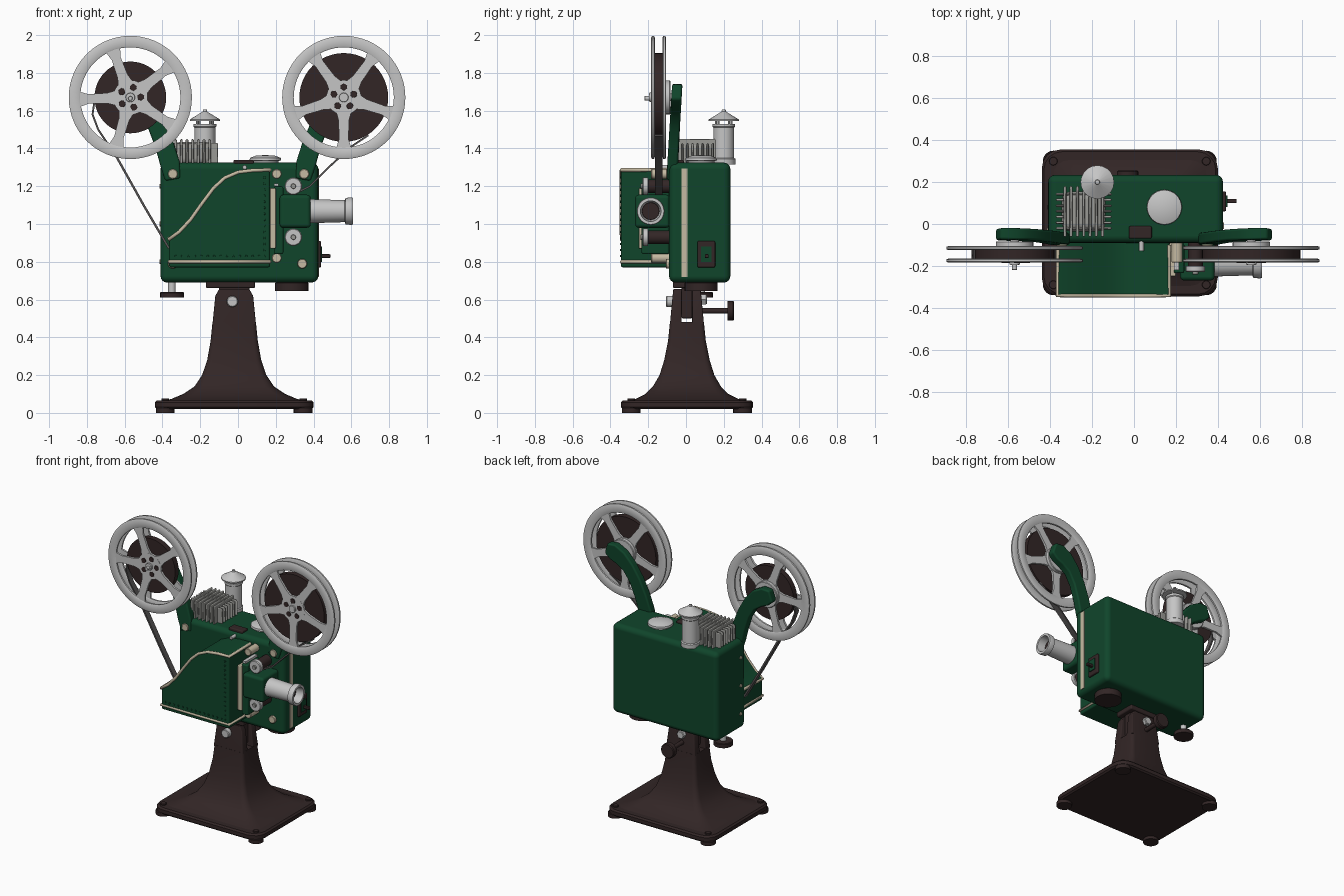
import bpy, bmesh, math
from mathutils import Matrix, Vector

cube = bpy.data.objects.get("Cube")
if cube:
    bpy.data.objects.remove(cube)


def material(name, r, g, b):
    m = bpy.data.materials.new(name)
    m.use_nodes = True
    m.diffuse_color = (r, g, b, 1)
    node = m.node_tree.nodes["Principled BSDF"]
    node.inputs["Base Color"].default_value = (r, g, b, 1)
    node.inputs["Roughness"].default_value = 0.6
    return m


GREEN = material("dark green enamel", 0.005, 0.06, 0.024)
BROWN = material("dark brown iron", 0.032, 0.019, 0.019)
SILVER = material("silver metal", 0.56, 0.56, 0.56)
GREY = material("cast grey", 0.32, 0.32, 0.30)
CREAM = material("cream trim", 0.56, 0.49, 0.36)
FILM = material("film strip grey", 0.09, 0.085, 0.085)


def finish(name, bm, mat, bevel=0, seg=3):
    bmesh.ops.recalc_face_normals(bm, faces=bm.faces[:])
    mesh = bpy.data.meshes.new(name)
    bm.to_mesh(mesh)
    bm.free()
    mesh.materials.append(mat)
    ob = bpy.data.objects.new(name, mesh)
    bpy.context.collection.objects.link(ob)
    mesh.shade_smooth()
    if bevel:
        mod = ob.modifiers.new("Bevel", "BEVEL")
        mod.width, mod.segments, mod.harden_normals = bevel, seg, True
        mod.limit_method, mod.angle_limit = "ANGLE", math.radians(40)
    else:
        mesh.set_sharp_from_angle(angle=math.radians(35))
    return ob


def box(name, mat, x, y, z, bevel=0, seg=3):
    """Box from (low, high) ranges."""
    bm = bmesh.new()
    bmesh.ops.create_cube(bm, size=1)
    for v in bm.verts:
        v.co = [(a + b) / 2 + c * (b - a) for (a, b), c in zip((x, y, z), v.co)]
    return finish(name, bm, mat, bevel, seg)


def lathe(name, mat, profile, centre, axis="Z", n=32):
    """Turn (radius, height) points around an axis through centre."""
    bm = bmesh.new()
    vs = [bm.verts.new((r, 0, h)) for r, h in profile]
    es = [bm.edges.new(p) for p in zip(vs, vs[1:])]
    bmesh.ops.spin(bm, geom=vs + es, axis=(0, 0, 1), cent=(0, 0, 0),
                   angle=math.tau, steps=n)
    bmesh.ops.remove_doubles(bm, verts=bm.verts[:], dist=1e-5)
    turn = {"Z": Matrix(), "X": Matrix.Rotation(math.pi / 2, 4, "Y"),
            "Y": Matrix.Rotation(-math.pi / 2, 4, "X")}[axis]
    bmesh.ops.transform(bm, matrix=Matrix.Translation(centre) @ turn, verts=bm.verts[:])
    return finish(name, bm, mat)


def disc(name, mat, r, h, centre, axis="Z", n=24):
    c = min(r, abs(h)) * 0.15
    return lathe(name, mat, [(0, 0), (r, 0), (r, h - math.copysign(c, h)),
                             (r - c, h), (0, h)], centre, axis, n)


def prism(name, mat, outline, y0, y1, bevel=0, lean=0):
    """Extrude an (x, z) outline along y; lean pushes the upper part back."""
    bm = bmesh.new()
    f = bm.faces.new([bm.verts.new((x, y0, z)) for x, z in outline])
    new = bmesh.ops.extrude_face_region(bm, geom=[f])["geom"]
    bmesh.ops.translate(bm, vec=(0, y1 - y0, 0),
                        verts=[v for v in new if isinstance(v, bmesh.types.BMVert)])
    for v in bm.verts:
        v.co.y += max(0, v.co.z - 1.3) * lean
    return finish(name, bm, mat, bevel)


def strip(name, mat, path, y0, y1, **kw):
    """Prism around a path of (x, z, half width)."""
    left, right = [], []
    for i, (x, z, w) in enumerate(path):
        a, b = path[max(i - 1, 0)], path[min(i + 1, len(path) - 1)]
        side = Vector((a[1] - b[1], b[0] - a[0])).normalized() * w
        left.append((x + side.x, z + side.y))
        right.append((x - side.x, z - side.y))
    return prism(name, mat, left + right[::-1], y0, y1, **kw)


def loft(name, mat, rings, cx, corner=0.25):
    """Rounded rectangles (z, half x, y centre, half y) joined upward."""
    bm, loops = bmesh.new(), []
    for z, hx, cy, hy in rings:
        r, loop = min(hx, hy) * corner, []
        for q, (sx, sy) in enumerate([(1, 1), (-1, 1), (-1, -1), (1, -1)]):
            for k in range(5):
                a = (q + k / 4) * math.pi / 2
                loop.append(bm.verts.new((cx + sx * (hx - r) + r * math.cos(a),
                                          cy + sy * (hy - r) + r * math.sin(a), z)))
        loops.append(loop)
    for lo, hi in zip(loops, loops[1:]):
        for i in range(len(lo)):
            j = (i + 1) % len(lo)
            bm.faces.new((lo[i], lo[j], hi[j], hi[i]))
    bm.faces.new(loops[0][::-1])
    bm.faces.new(loops[-1])
    return finish(name, bm, mat)


def tube(name, mat, points, r):
    cu = bpy.data.curves.new(name, "CURVE")
    cu.dimensions, cu.bevel_depth, cu.bevel_resolution = "3D", r, 2
    cu.use_fill_caps = True
    sp = cu.splines.new("POLY")
    sp.points.add(len(points) - 1)
    for p, co in zip(sp.points, points):
        p.co = (*co, 1)
    cu.materials.append(mat)
    ob = bpy.data.objects.new(name, cu)
    bpy.context.collection.objects.link(ob)


# Pedestal: base plate with feet, flared column, fork prongs
CX = -0.02
loft("base_plate", BROWN, [(0.02, 0.41, 0.005, 0.34), (0.03, 0.42, 0.005, 0.35),
                           (0.055, 0.42, 0.005, 0.35), (0.066, 0.41, 0.005, 0.34)], CX)
loft("flared_column", BROWN, [(0.06, 0.39, 0.005, 0.32), (0.075, 0.33, 0.005, 0.27),
                              (0.10, 0.27, 0.005, 0.22), (0.14, 0.21, 0.005, 0.18),
                              (0.20, 0.17, 0.005, 0.145), (0.28, 0.143, 0.005, 0.12),
                              (0.38, 0.125, 0.005, 0.1), (0.48, 0.115, 0.005, 0.09)], CX)
for s in (-1, 1):
    loft("fork_prong", BROWN, [(0.47, 0.115, 0.005 + s * 0.059, 0.031),
                               (0.62, 0.1, 0.005 + s * 0.052, 0.024),
                               (0.655, 0.08, 0.005 + s * 0.05, 0.022)], CX)
    for t in (-1, 1):
        foot = (CX + s * 0.365, 0.005 + t * 0.295)
        disc("base_foot", BROWN, 0.05, 0.03, (*foot, 0))
        disc("base_bolt", BROWN, 0.02, 0.012, (*foot, 0.064))
box("pivot_tongue", BROWN, (-0.1, 0.06), (-0.025, 0.035), (0.5, 0.69), 0.01)
box("pivot_plate", BROWN, (-0.17, 0.09), (-0.07, 0.08), (0.66, 0.7), 0.01)
disc("pivot_bolt", SILVER, 0.03, -0.04, (-0.03, -0.065, 0.59), "Y")
disc("pivot_nut", SILVER, 0.03, 0.04, (-0.03, 0.07, 0.6), "Y", 6)
disc("clamp_shaft", BROWN, 0.015, 0.16, (-0.03, 0.07, 0.54), "Y")
disc("clamp_knob", BROWN, 0.052, 0.035, (-0.03, 0.22, 0.54), "Y", 16)

# Main case and its fittings
box("main_case", GREEN, (-0.41, 0.425), (-0.09, 0.235), (0.69, 1.325), 0.035, 4)
box("case_seam_trim", CREAM, (0.42, 0.429), (-0.025, 0.008), (0.72, 1.295))
for z in (0.8, 1.0, 1.2):
    disc("case_rivet", CREAM, 0.012, -0.008, (-0.408, -0.03, z), "X", 12)
for x, z in ((-0.345, 1.265), (0.35, 1.265), (-0.345, 0.79), (0.34, 0.79)):
    disc("case_screw", CREAM, 0.026, -0.022, (x, -0.085, z), "Y")
box("power_socket", BROWN, (0.42, 0.44), (0.06, 0.155), (0.77, 0.91), 0.008)
box("socket_inset", GREEN, (0.438, 0.446), (0.08, 0.135), (0.8, 0.88))
box("switch_lever", BROWN, (0.43, 0.49), (0.1, 0.12), (0.82, 0.84), 0.005)
disc("levelling_stem", SILVER, 0.02, 0.07, (-0.35, 0.08, 0.63))
disc("levelling_knob", BROWN, 0.064, 0.03, (-0.35, 0.08, 0.61), n=16)
disc("underside_disc", BROWN, 0.088, 0.05, (0.285, 0.08, 0.645))

# Film housing: extruded outline with a swept shoulder
SHOULDER = [(-0.365, 0.925), (-0.31, 0.965), (-0.25, 1.03), (-0.19, 1.115), (-0.13, 1.195),
            (-0.07, 1.25), (0.0, 1.28), (0.08, 1.29), (0.17, 1.292)]
prism("film_housing", GREEN, [(0.17, 0.77), (-0.365, 0.77)] + SHOULDER, -0.345, -0.08, 0.012)
FRONT = -0.342
ends = [(-0.363, -0.1), (0.168, -0.1)]
tube("shoulder_trim", CREAM, [(*ends[0], SHOULDER[0][1])]
     + [(x, FRONT, z - 0.006) for x, z in SHOULDER] + [(*ends[1], 1.286)], 0.01)
tube("lower_trim", CREAM, [(*ends[0], 0.8), (-0.363, FRONT, 0.8), (0.168, FRONT, 0.8),
                           (*ends[1], 0.8)], 0.01)
for i in range(14):
    disc("housing_rivet", GREEN, 0.006, -0.008, (0.14, -0.342, 0.83 + i * 0.032), "Y", 8)
    disc("housing_rivet", GREEN, 0.006, -0.008, (-0.33 + i * 0.034, -0.342, 0.83), "Y", 8)

# Film gate, rollers and lens
box("gate_plate", CREAM, (0.17, 0.2), (-0.25, -0.09), (0.87, 1.19), 0.006)
box("gate_block", GREEN, (0.19, 0.24), (-0.235, -0.09), (0.84, 1.2), 0.01)
box("gate_bar", SILVER, (0.19, 0.215), (-0.22, -0.09), (1.2, 1.215))
box("lens_mount", GREEN, (0.22, 0.385), (-0.27, -0.085), (0.98, 1.155), 0.02)
for z in (0.82, 1.265):
    disc("gate_screw", CREAM, 0.026, -0.1, (0.205, -0.085, z), "Y")
for z in (0.93, 1.2):
    disc("roller_drum", BROWN, 0.036, -0.12, (0.293, -0.085, z), "Y")
    disc("roller_cap", SILVER, 0.046, -0.03, (0.293, -0.2, z), "Y")
    disc("roller_hub", GREY, 0.014, -0.012, (0.293, -0.229, z), "Y", 12)
lathe("lens_barrel", SILVER, [(0, 0), (0.064, 0), (0.058, 0.19), (0.07, 0.195), (0.073, 0.225),
                              (0.07, 0.235), (0.055, 0.235), (0.045, 0.16), (0, 0.16)],
      (0.375, -0.187, 1.068), "X")
disc("lens_glass", BROWN, 0.046, 0.006, (0.55, -0.187, 1.068), "X")

# Finned lamp cover, chimney and top knobs
box("lamp_cover", GREY, (-0.345, -0.135), (-0.035, 0.155), (1.31, 1.435), 0.04)
for i in range(7):
    x, y = -0.33 + i * 0.03, -0.02 + i * 0.027
    box("lamp_fin", GREY, (x - 0.007, x + 0.007), (-0.062, 0.182), (1.31, 1.45), 0.006, 1)
    box("lamp_fin_cross", GREY, (-0.375, -0.105), (y - 0.006, y + 0.006), (1.31, 1.43), 0.006, 1)
CH = (-0.175, 0.2)
lathe("chimney", SILVER, [(0, 0), (0.062, 0), (0.062, 0.03), (0.055, 0.035), (0.055, 0.195),
                          (0.06, 0.2), (0.06, 0.215), (0.045, 0.215), (0.045, 0.15),
                          (0, 0.15)], (*CH, 1.315))
for k in range(4):
    a = k * math.pi / 2 + 0.6
    disc("cap_post", SILVER, 0.006, 0.05, (CH[0] + 0.05 * math.cos(a),
                                          CH[1] + 0.05 * math.sin(a), 1.51), n=8)
lathe("chimney_cap", SILVER, [(0, 0), (0.08, 0), (0.08, 0.008), (0.012, 0.05), (0.01, 0.06),
                              (0, 0.06)], (*CH, 1.545), n=20)
lathe("top_dial", SILVER, [(0, 0), (0.07, 0), (0.07, 0.012), (0.084, 0.014), (0.082, 0.028),
                           (0.05, 0.04), (0, 0.043)], (0.145, 0.08, 1.322))
box("top_latch", BROWN, (-0.025, 0.085), (-0.07, -0.01), (1.31, 1.34), 0.008)
disc("latch_pin", SILVER, 0.012, -0.05, (0.035, -0.08, 1.3), "Y", 12)

# Reels on curved arms
ARM = [(0.345, 1.235, 0.04), (0.36, 1.32, 0.052), (0.39, 1.42, 0.05), (0.43, 1.52, 0.048),
       (0.48, 1.6, 0.05), (0.54, 1.655, 0.06), (0.6, 1.685, 0.062), (0.65, 1.7, 0.04)]
for s, cx, film_r, start in ((-1, -0.57, 0.19, 110), (1, 0.56, 0.235, 126)):
    c = Vector((cx, 0, 1.67))

    def at(y, r=0, a=0):
        return c + Vector((r * math.cos(a), y, r * math.sin(a)))

    strip("reel_arm", GREEN, [(s * x, z, w) for x, z, w in ARM], -0.1, -0.045,
          bevel=0.012, lean=0.06)
    disc("arm_hub", SILVER, 0.09, 0.025, at(-0.108), "Y")
    disc("reel_axle", SILVER, 0.02, 0.16, at(-0.195), "Y", 16)
    lathe("film_roll", BROWN, [(0, -0.02), (film_r, -0.02), (film_r, 0.02), (0, 0.02)],
          at(-0.145), "Y", 48)
    for y in (-0.175, -0.115):
        lathe("reel_rim", SILVER, [(0.265, -0.006), (0.272, -0.01), (0.315, -0.01),
                                   (0.326, -0.005), (0.326, 0.006), (0.315, 0.01),
                                   (0.272, 0.01), (0.265, 0.006), (0.265, -0.006)],
              at(y), "Y", 64)
        disc("reel_hub", SILVER, 0.092, 0.016, at(y - 0.008), "Y", 32)
        for k in range(5):
            a = math.radians(start + 72 * k)
            spoke = [(*at(0, r, a).xz, w) for r, w in ((0.07, 0.042), (0.12, 0.028),
                                                      (0.22, 0.025), (0.275, 0.042))]
            strip("reel_spoke", SILVER, spoke, y - 0.007, y + 0.007)
    for k in range(5):
        a = math.radians(start + 36 + 72 * k)
        disc("hub_hole", BROWN, 0.018, -0.004, at(-0.182, 0.055, a), "Y", 12)
    disc("hub_cap", SILVER, 0.025, -0.012, at(-0.182), "Y", 16)
disc("reel_crank_pin", SILVER, 0.012, -0.04, (-0.57, -0.18, 1.665), "Y", 12)

# Film running between reels and housing
strip("supply_film", FILM, [(-0.76, 1.65, 0.005), (-0.77, 1.58, 0.005), (-0.74, 1.5, 0.005),
                            (-0.64, 1.35, 0.006), (-0.5, 1.1, 0.006), (-0.365, 0.87, 0.006)],
      -0.165, -0.125)
strip("take_up_film", FILM, [(0.69, 1.47, 0.005), (0.6, 1.41, 0.005), (0.48, 1.3, 0.005),
                             (0.38, 1.2, 0.005), (0.3, 1.16, 0.005)], -0.165, -0.125)
